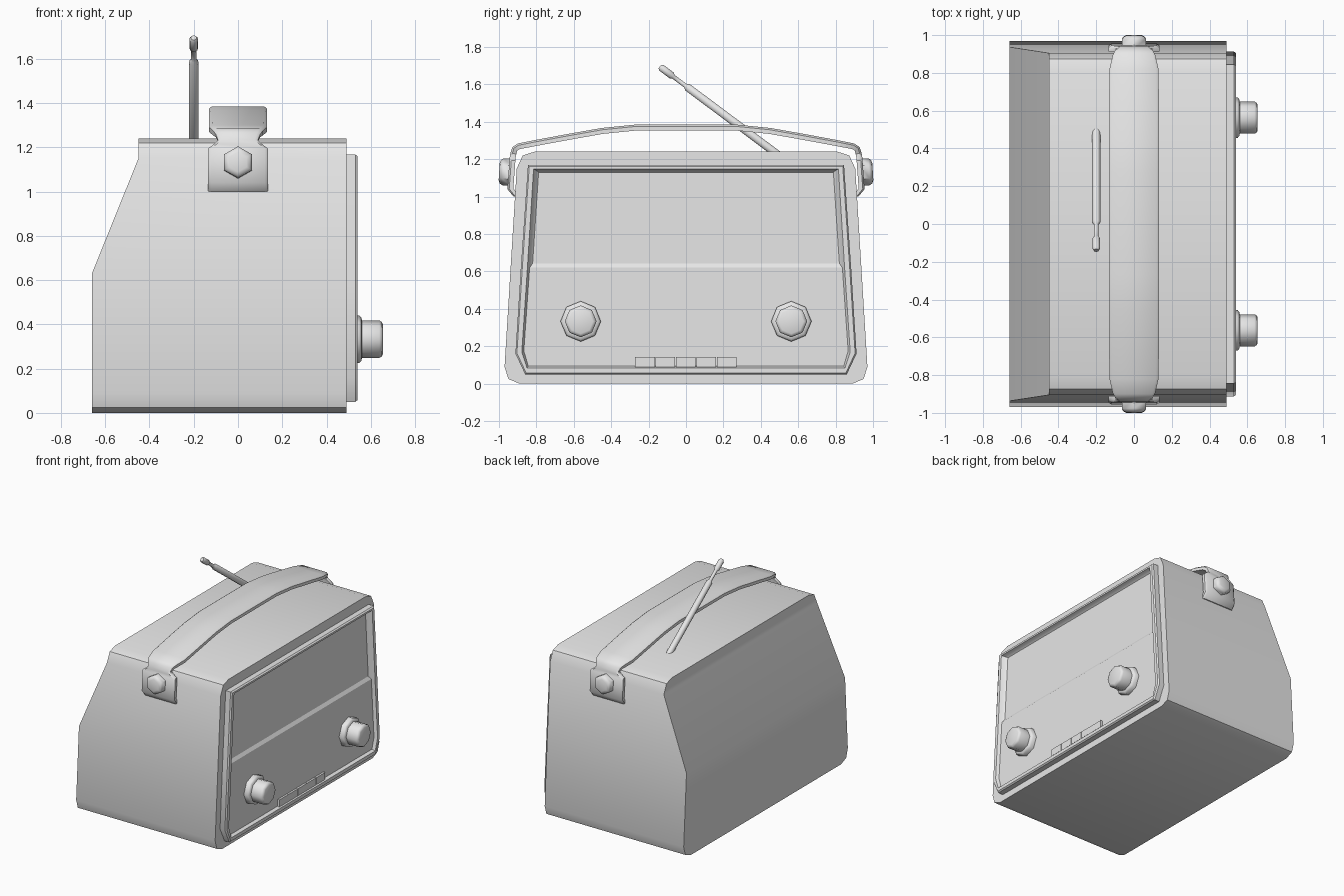
import bpy, bmesh, math
from mathutils import Vector

if "Cube" in bpy.data.objects:
    bpy.data.objects.remove(bpy.data.objects["Cube"])

grey = bpy.data.materials.new("light_grey")
grey.diffuse_color = (0.8, 0.8, 0.8, 1)
grey.use_nodes = True
grey.node_tree.nodes["Principled BSDF"].inputs["Base Color"].default_value = grey.diffuse_color


def make(name, verts, faces, angle=42):
    bm = bmesh.new()
    vs = [bm.verts.new(v) for v in verts]
    for f in faces:
        bm.faces.new([vs[i] for i in f])
    bmesh.ops.recalc_face_normals(bm, faces=bm.faces)
    me = bpy.data.meshes.new(name)
    bm.to_mesh(me)
    bm.free()
    me.materials.append(grey)
    ob = bpy.data.objects.new(name, me)
    bpy.context.collection.objects.link(ob)
    bpy.ops.object.select_all(action='DESELECT')
    ob.select_set(True)
    bpy.context.view_layer.objects.active = ob
    bpy.ops.object.shade_smooth_by_angle(angle=math.radians(angle))
    return ob


def bridge(rings, n):
    """Quads joining consecutive rings of n points."""
    return [(r * n + i, r * n + (i + 1) % n, (r + 1) * n + (i + 1) % n, (r + 1) * n + i)
            for r in range(rings - 1) for i in range(n)]


def lathe(name, origin, direction, profile, sides, phase=0.0, angle=50):
    """Turned part: profile holds (distance along axis, radius)."""
    q = Vector(direction).to_track_quat('Z', 'Y')
    verts = []
    for t, r in profile:
        for i in range(sides):
            a = phase + math.tau * i / sides
            verts.append(Vector(origin) + q @ Vector((r * math.cos(a), r * math.sin(a), t)))
    n = len(profile)
    caps = [tuple(range(sides)), tuple(range((n - 1) * sides, n * sides))]
    return make(name, verts, bridge(n, sides) + caps, angle)


# Cabinet: rounded tapered section, back sloping inward near the top
half = [(.89, 0), (.95, .025), (.97, .09), (.937, .63), (.905, 1.15), (.873, 1.22), (.81, 1.24)]


def back_x(z):
    return -.66 + .21 * min(max((z - .63) / .52, 0), 1)


section = half + [(-y, z) for y, z in reversed(half)]
n = len(section)
verts = [(.49, y, z) for y, z in section] + [(back_x(z), y, z) for y, z in section]
faces = bridge(2, n) + [tuple(range(n))]
faces += [(n + i, n + i + 1, 2 * n - 2 - i, 2 * n - 1 - i) for i in range(len(half) - 1)]
make("cabinet", verts, faces)

# Front frame with a sunken face, lower panel and deeper upper panel
loops = [
    (.49, [(.86, .05), (.912, .16), (.883, .62), (.845, 1.168)]),
    (.53, [(.86, .05), (.912, .16), (.883, .62), (.845, 1.168)]),
    (.54, [(.855, .058), (.904, .163), (.875, .62), (.838, 1.16)]),
    (.54, [(.85, .083), (.878, .17), (.848, .62), (.815, 1.147)]),
    (.518, [(.843, .093), (.867, .175), (.836, .62), (.803, 1.142)]),
]
verts = []
for x, pts in loops:
    verts += [(x, y, z) for y, z in pts] + [(x, -y, z) for y, z in reversed(pts)]
faces = bridge(5, 8) + [(0, 1, 2, 3, 4, 5, 6, 7)]
faces.append((32, 33, 34, 37, 38, 39))
verts += [(.503, y, z) for y, z in [(.82, .643), (.788, 1.13), (-.788, 1.13), (-.82, .643)]]
faces += [(34, 35, 41, 40), (35, 36, 42, 41), (36, 37, 43, 42), (37, 34, 40, 43), (40, 41, 42, 43)]
make("front_frame", verts, faces, 30)

# Control knobs
for side, y in (("left", -.563), ("right", .563)):
    lathe("knob_" + side, (.51, y, .333), (1, 0, 0),
          [(0, .108), (.038, .108), (.047, .098), (.05, .085), (.128, .085), (.14, .078), (.145, .066)], 8)

# Push buttons
for k in range(5):
    y, w = -.219 + k * .109, .0525
    verts = [(x, y + a * w, z) for x in (.51, .533)
             for a, z in ((-1, .09), (1, .09), (1, .143), (-1, .143))]
    make(f"push_button_{k + 1}", verts, bridge(2, 4) + [(0, 1, 2, 3), (4, 5, 6, 7)], 30)

# Carry handle: strap swept over the top, ending in side plates (y, z, half width)
rows = [(.922, 1.0, .135), (.955, 1.04, .135), (.944, 1.195, .135), (.942, 1.215, .11),
        (.938, 1.235, .09), (.928, 1.265, .10), (.90, 1.284, .112), (.82, 1.30, .13),
        (.62, 1.337, .132), (.45, 1.367, .132), (.27, 1.385, .132)]
rows += [(-y, z, w) for y, z, w in reversed(rows)]
verts = []
for i, (y, z, w) in enumerate(rows):
    a, b = rows[max(i - 1, 0)], rows[min(i + 1, len(rows) - 1)]
    t = Vector((b[0] - a[0], b[1] - a[1])).normalized()
    nrm = Vector((t.y, -t.x))
    if i in (0, len(rows) - 1):
        nrm = Vector((1 if y > 0 else -1, 0))
    for x, d in ((-w, .032), (-w, .01), (-w + .014, 0), (w - .014, 0), (w, .01), (w, .032)):
        verts.append((x, y - nrm.x * d, z - nrm.y * d))
m = len(rows)
make("carry_handle", verts, bridge(m, 6) + [tuple(range(6)), tuple(range(6 * m - 6, 6 * m))])

# Hexagonal handle bolts
for side, s in (("left", -1), ("right", 1)):
    lathe("handle_bolt_" + side, (0, s * .935, 1.13), (0, s, .06),
          [(0, .072), (.045, .072), (.058, .062), (.064, .045)], 6, math.pi / 2)

# Telescopic antenna
base, tip = Vector((-.2, .49, 1.225)), Vector((-.2, -.14, 1.695))
d = tip - base
L = d.length
lathe("antenna", base, d,
      [(0, .022), (.765 * L, .022), (.78 * L, .012), (.885 * L, .012), (.9 * L, .02),
       (.985 * L, .02), (L, .013)], 10)
